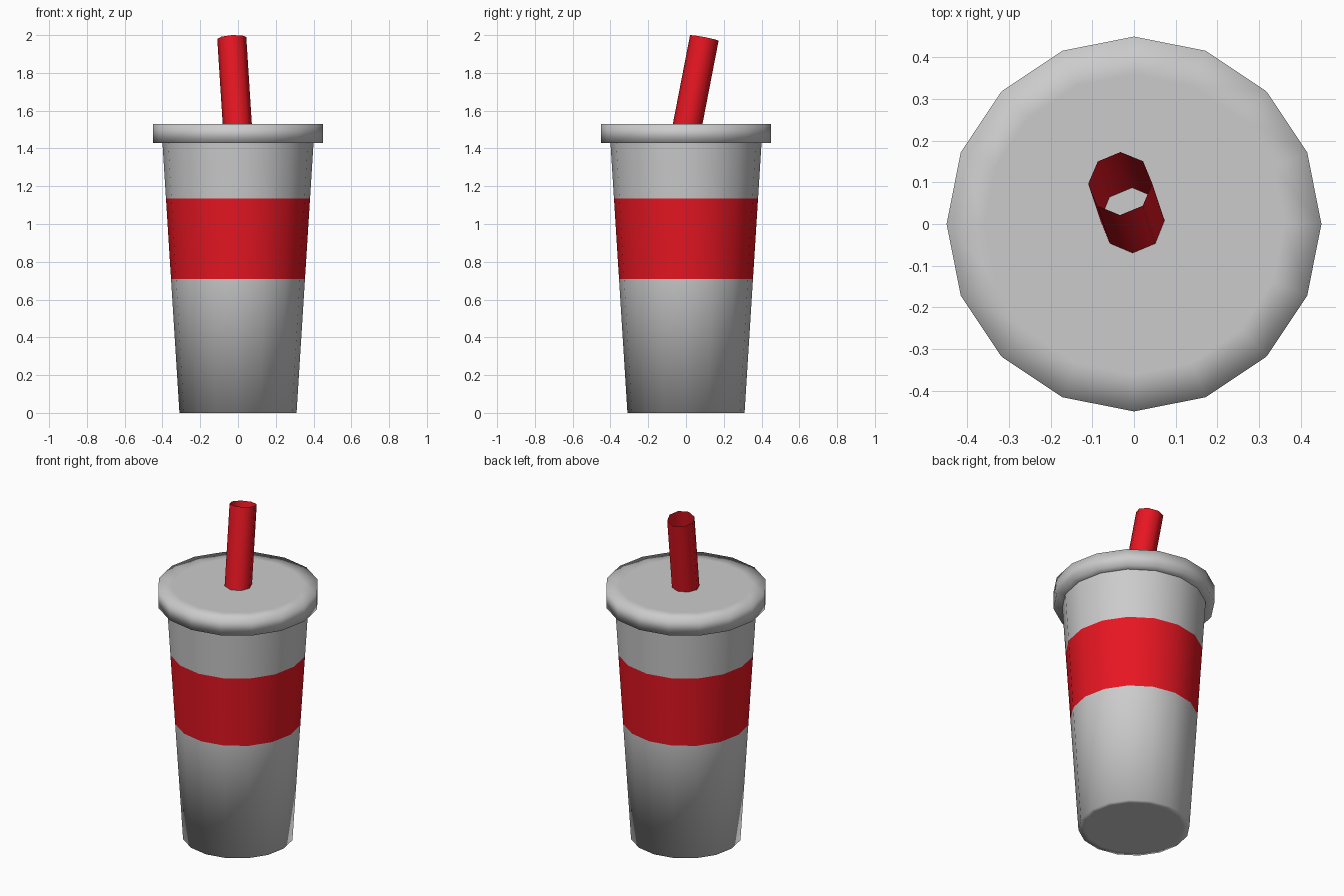
import bpy, bmesh, math
from mathutils import Vector

if "Cube" in bpy.data.objects:
    bpy.data.objects.remove(bpy.data.objects["Cube"])


def material(name, rgb):
    m = bpy.data.materials.new(name)
    m.diffuse_color = (*rgb, 1)
    m.use_nodes = True
    m.node_tree.nodes["Principled BSDF"].inputs["Base Color"].default_value = m.diffuse_color
    return m


def lathe(name, profile, sides, cap_start=False, cap_end=False):
    """Spin (radius, z) points into a smooth-shaded mesh, walls facing outward."""
    bm = bmesh.new()
    rings = [[bm.verts.new((r * math.cos(2 * math.pi * i / sides),
                            r * math.sin(2 * math.pi * i / sides), z))
              for i in range(sides)] for r, z in profile]
    for a, b in zip(rings, rings[1:]):
        for i in range(sides):
            j = (i + 1) % sides
            bm.faces.new((a[i], a[j], b[j], b[i]))
    if cap_start:
        bm.faces.new(rings[0][::-1])
    if cap_end:
        bm.faces.new(rings[-1])
    for f in bm.faces:
        f.smooth = True
    me = bpy.data.meshes.new(name)
    bm.to_mesh(me)
    bm.free()
    ob = bpy.data.objects.new(name, me)
    bpy.context.collection.objects.link(ob)
    return ob


red = material("red", (0.8, 0.008, 0.016))
white = material("white", (1, 1, 1))
grey = material("grey", (0.8, 0.8, 0.8))

# Tapered cup with a red band flush in the wall
def wall(z):
    return (0.31 + 0.09 * z / 1.43, z)

cup = lathe("cup", [(0.275, 0), wall(0), wall(0.71), wall(1.135), wall(1.43)],
            16, cap_start=True)
cup.data.materials.append(grey)
cup.data.materials.append(red)
for f in cup.data.polygons:
    if 0.71 < f.center.z < 1.135:
        f.material_index = 1

# Lid with softly shaded edges
lathe("lid", [(0.38, 1.43), (0.45, 1.43), (0.45, 1.53), (0.36, 1.53)],
      16, cap_start=True, cap_end=True)

# Leaning open straw
low, high = Vector((-0.002, 0.003, 1.5)), Vector((-0.033, 0.097, 1.985))
axis = high - low
straw = lathe("straw", [(0.077, 0), (0.077, axis.length)], 8)
straw.data.materials.append(red)
straw.data.transform(Vector((0, 0, 1)).rotation_difference(axis).to_matrix().to_4x4())
straw.location = low

# Pale opening at the foot of the straw
opening = lathe("straw_opening", [(0.07, 0)], 8, cap_end=True)
opening.data.materials.append(white)
opening.location = (-0.004, 0.009, 1.533)
